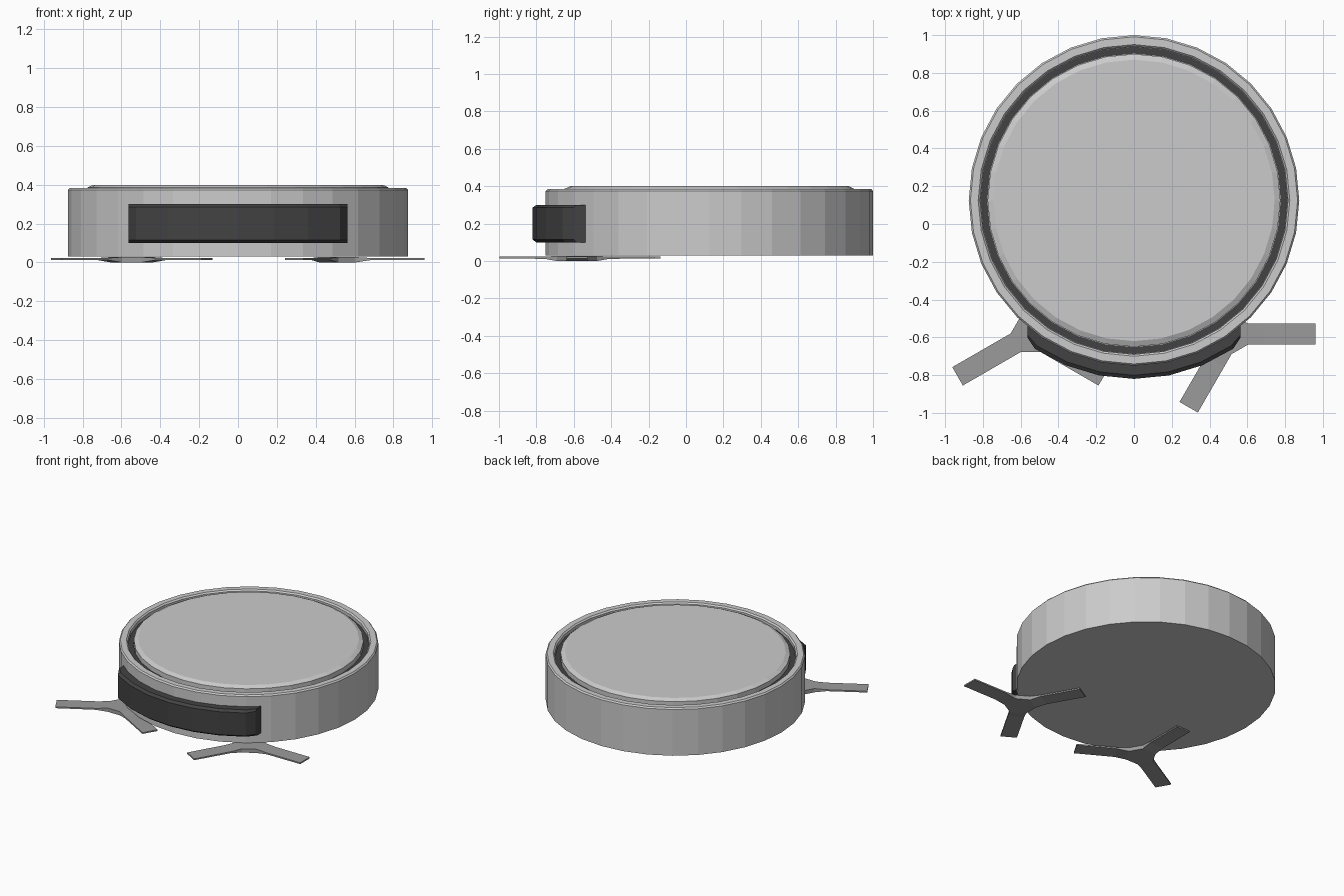
import bpy, bmesh
from math import sin, cos, radians, pi

if "Cube" in bpy.data.objects:
    bpy.data.objects.remove(bpy.data.objects["Cube"])

CY = 0.125  # body centre in y


def material(name, v):
    m = bpy.data.materials.new(name)
    m.diffuse_color = (v, v, v, 1)
    m.use_nodes = True
    m.node_tree.nodes["Principled BSDF"].inputs["Base Color"].default_value = m.diffuse_color
    return m


black = material("black_plastic", 0.055)
dark = material("dark_bristle", 0.33)


def finish(bm, name, mat=None):
    bmesh.ops.remove_doubles(bm, verts=bm.verts[:], dist=1e-5)
    bmesh.ops.recalc_face_normals(bm, faces=bm.faces[:])
    me = bpy.data.meshes.new(name)
    bm.to_mesh(me)
    bm.free()
    ob = bpy.data.objects.new(name, me)
    bpy.context.collection.objects.link(ob)
    if mat:
        me.materials.append(mat)
    return ob


def lathe(name, profile, mat=None, n=32, closed=False):
    """Revolve (radius, z) points; open profiles get flat end caps."""
    bm = bmesh.new()
    rings = [[bm.verts.new((r * cos(2 * pi * i / n), r * sin(2 * pi * i / n), z))
              for i in range(n)] for r, z in profile]
    pairs = list(zip(rings, rings[1:]))
    if closed:
        pairs.append((rings[-1], rings[0]))
    for a, b in pairs:
        for i in range(n):
            j = (i + 1) % n
            bm.faces.new((a[i], a[j], b[j], b[i]))
    if not closed:
        bm.faces.new(rings[0])
        bm.faces.new(rings[-1])
    ob = finish(bm, name, mat)
    ob.location.y = CY
    return ob


# Main shell with raised rim, groove and chamfered lid in one turned profile
lathe("body_shell", [(0.875, 0.03), (0.875, 0.374), (0.866, 0.384),
                     (0.825, 0.384), (0.815, 0.374), (0.815, 0.345),
                     (0.775, 0.345), (0.775, 0.386), (0.745, 0.40)])

# Black ring in the groove
lathe("groove_ring", [(0.813, 0.346), (0.813, 0.352), (0.777, 0.352),
                      (0.777, 0.346)], black, closed=True)

# Curved black bumper: stations of (outer x, y, inner x, y), bevelled section
bm = bmesh.new()
stations = []
for k in range(-3, 4):
    a = radians(11.25 * k)
    stations.append((0.945 * sin(a), -0.945 * cos(a), 0.85 * sin(a), -0.85 * cos(a)))
end = (0.565, -0.725, 0.565, -0.655)
stations.append(end)
stations.insert(0, (-end[0], end[1], -end[2], end[3]))
sections = []
for ox, oy, ix, iy in stations:
    mx, my = ox + (ix - ox) * 0.2, oy + (iy - oy) * 0.2
    sections.append([bm.verts.new((x, y + CY, z)) for x, y, z in (
        (ix, iy, 0.10), (mx, my, 0.10), (ox, oy, 0.115),
        (ox, oy, 0.285), (mx, my, 0.30), (ix, iy, 0.30))])
for s, t in zip(sections, sections[1:]):
    for i in range(6):
        j = (i + 1) % 6
        bm.faces.new((s[i], s[j], t[j], t[i]))
bm.faces.new(sections[0])
bm.faces.new(sections[-1])
finish(bm, "front_bumper", black)


def brush(name, x, y, angle):
    """Three-armed side brush: thicker hub with thin flat arms."""
    bm = bmesh.new()
    h = 0.056
    rows = [(0.09, 0.0, 0.028), (0.17, 0.012, 0.023), (0.447, 0.013, 0.023)]
    hub = [[], []]
    for k in range(3):
        a = angle + k * 2 * pi / 3
        secs = []
        for d, lo, hi in rows:
            secs.append([bm.verts.new((d * cos(a) - s * sin(a), d * sin(a) + s * cos(a), z))
                         for s, z in ((-h, lo), (h, lo), (h, hi), (-h, hi))])
        for p, q in zip(secs, secs[1:]):
            for i in range(4):
                j = (i + 1) % 4
                bm.faces.new((p[i], p[j], q[j], q[i]))
        bm.faces.new(secs[-1])
        hub[0] += secs[0][:2]
        hub[1] += [secs[0][3], secs[0][2]]
    bm.faces.new(hub[0])
    bm.faces.new(hub[1])
    for i in (1, 3, 5):
        j = (i + 1) % 6
        bm.faces.new((hub[0][i], hub[0][j], hub[1][j], hub[1][i]))
    ob = finish(bm, name, dark)
    ob.location = (x, y, 0)


# Side brushes under the front edge
brush("right_side_brush", 0.513, -0.583, 0)
brush("left_side_brush", -0.547, -0.583, pi / 2)
